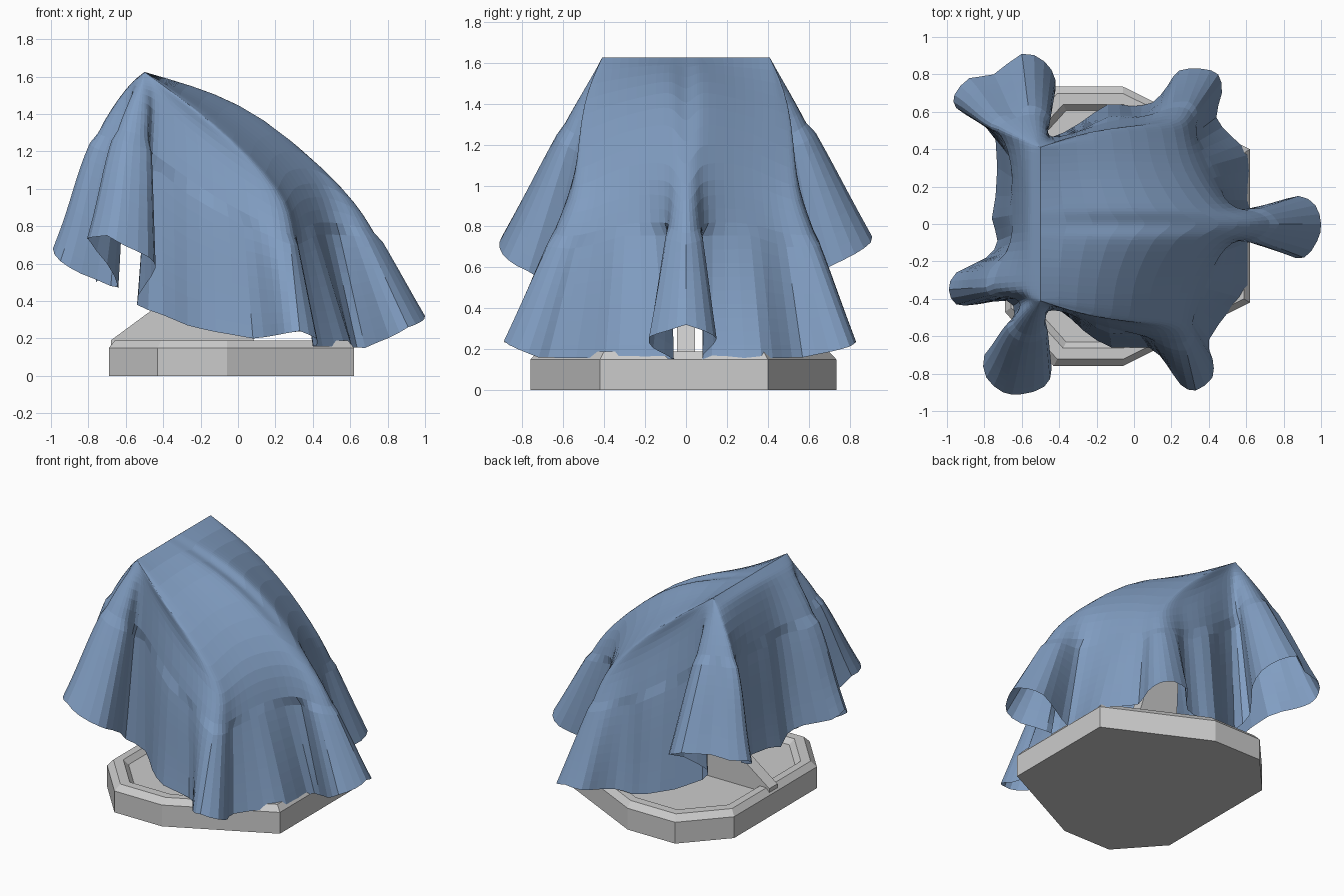
import bpy, bmesh, math
from mathutils import Vector

if "Cube" in bpy.data.objects:
    bpy.data.objects.remove(bpy.data.objects["Cube"])

# Hem outline seen from above, counter-clockwise from the right-hand fold tip
HEM = [(1, 0), (.97, .1), (.88, .15), (.74, .11), (.62, .08), (.61, .2), (.61, .37), (.52, .47), (.44, .57),
       (.47, .7), (.45, .8), (.36, .83), (.24, .82), (.18, .74), (.1, .65), (-.02, .63), (-.14, .64), (-.29, .54),
       (-.45, .46), (-.53, .52), (-.44, .65), (-.42, .77), (-.48, .87), (-.6, .91), (-.75, .8), (-.88, .78),
       (-.96, .69), (-.95, .62), (-.86, .56), (-.74, .45), (-.74, .15), (-.76, .03), (-.73, -.09), (-.79, -.18),
       (-.95, -.26), (-.99, -.35), (-.95, -.43), (-.84, -.43), (-.68, -.41), (-.64, -.48), (-.7, -.6), (-.8, -.7),
       (-.79, -.82), (-.7, -.9), (-.6, -.91), (-.48, -.87), (-.44, -.77), (-.5, -.6), (-.54, -.48), (-.4, -.46),
       (-.27, -.57), (-.12, -.66), (.08, -.66), (.18, -.76), (.25, -.86), (.33, -.89), (.42, -.82), (.42, -.72),
       (.4, -.62), (.52, -.45), (.61, -.33), (.61, -.1), (.68, -.06), (.81, -.16), (.91, -.18), (.98, -.09)]
N = len(HEM)

# Hem heights at outline positions
HEM_Z = [(0, .32), (2, .25), (4, .15), (8, .16), (11, .24), (15, .2), (17, .27), (18, .35), (20, .58), (23, .75),
         (26, .71), (29, .56), (31, .5), (33, .58), (35, .68), (38, .48), (39, .47), (41, .73), (43, .75), (46, .58),
         (48, .38), (50, .27), (52, .2), (55, .24), (57, .16), (62, .15), (64, .26), (N, .32)]

# Line where the cloth leaves its support and starts to hang
SHOULDER = [(0, .64, 0, .93), (4, .46, .08, 1.09), (6, .3, .28, 1.09), (8, .27, .44, 1.0), (11, .25, .54, .96),
            (15, 0, .52, 1.14), (17, -.28, .47, 1.37), (18, -.42, .44, 1.51), (23, -.53, .46, 1.54),
            (28, -.57, .43, 1.56), (30, -.57, .15, 1.57), (35, -.58, -.33, 1.56), (38, -.57, -.39, 1.56),
            (44, -.52, -.46, 1.54), (49, -.42, -.44, 1.51), (50, -.28, -.47, 1.37), (52, 0, -.52, 1.14),
            (55, .25, -.54, .96), (58, .27, -.44, 1.0), (60, .3, -.28, 1.09), (62, .46, -.08, 1.09), (N, .64, 0, .93)]


def keyed(table, u):
    for a, b in zip(table, table[1:]):
        if u <= b[0]:
            t = (u - a[0]) / (b[0] - a[0])
            return Vector([p + (q - p) * t for p, q in zip(a[1:] + (0,), b[1:] + (0,))])


def hem_point(u):
    i, t = int(u), u % 1
    a, b, c, d = (Vector(HEM[(i + k) % N]) for k in (-1, 0, 1, 2))
    p = b + .5 * t * (c - a + t * (2 * a - 5 * b + 4 * c - d + t * (3 * (b - c) + d - a)))
    return Vector((p.x, p.y, keyed(HEM_Z, u)[0]))


def make(name, verts, faces, mat=None):
    mesh = bpy.data.meshes.new(name)
    mesh.from_pydata(verts, [], faces)
    bm = bmesh.new()
    bm.from_mesh(mesh)
    bmesh.ops.remove_doubles(bm, verts=bm.verts, dist=.0005)
    bmesh.ops.recalc_face_normals(bm, faces=bm.faces)
    bm.to_mesh(mesh)
    bm.free()
    obj = bpy.data.objects.new(name, mesh)
    bpy.context.collection.objects.link(obj)
    if mat:
        mesh.materials.append(mat)
    return obj


def loft(rings):
    n = len(rings[0])
    faces = [(r * n + i, r * n + (i + 1) % n, (r + 1) * n + (i + 1) % n, (r + 1) * n + i)
             for r in range(len(rings) - 1) for i in range(n)]
    return [v for ring in rings for v in ring], faces


def clamp(v, lo=0, hi=1):
    return max(lo, min(hi, v))


# Draped cloth: roof from the top ridge to the shoulder, then hanging folds to the hem
ROOF, HANG, SUB = 8, 14, 2
spokes = []
for k in range(N * SUB):
    u = k / SUB
    s, h = keyed(SHOULDER, u).to_3d(), hem_point(u)
    ridge = Vector((-.5, clamp(s.y, -.41, .41), 1.625))
    front = clamp((s.x + .5) / .6)
    back = clamp((-.3 - s.x) / .25)
    # How far each direction bellies out before falling
    belly_x = .15 + 1.0 * back
    belly_y = .2 + 1.1 * math.exp(-((s.x + .1) / .2) ** 2)
    col = []
    for j in range(ROOF):
        v = j / ROOF
        p = ridge.lerp(s, v)
        p.z += front * math.sin(math.pi * v ** 1.2) * (.06 + .08 * math.exp(-(p.y / .2) ** 2))
        p.y *= 1 + .07 * front * math.sin(math.pi * v)
        col.append(p)
    for j in range(HANG + 1):
        t = j / HANG
        lift = t * (1 - t) ** 2
        col.append(Vector((s.x + (h.x - s.x) * (t + belly_x * lift),
                           s.y + (h.y - s.y) * (t + belly_y * lift),
                           s.z + (h.z - s.z) * t)))
    # Round the turn from roof to hanging part
    for step in range(4):
        col = [col[0]] + [(a + 2 * b + c) / 4 for a, b, c in zip(col, col[1:], col[2:])] + [col[-1]]
    spokes.append(col)
# Soften creases across neighbouring spokes in the upper part
for step in range(5):
    old = [list(c) for c in spokes]
    for i, col in enumerate(spokes):
        for j in range(1, ROOF + 5):
            col[j] = (old[i - 1][j] + 2 * old[i][j] + old[(i + 1) % len(old)][j]) / 4
blue = bpy.data.materials.new("blue_cloth")
blue.diffuse_color = (.22, .34, .54, 1)
blue.use_nodes = True
blue.node_tree.nodes["Principled BSDF"].inputs["Base Color"].default_value = blue.diffuse_color
make("draped_cloth", *loft(list(zip(*spokes))), blue)

# Base plate: eight-sided, chamfered rim, recessed floor
OCT = [(-.43, -.76), (-.06, -.76), (.62, -.42), (.62, .4), (-.06, .735), (-.43, .735), (-.69, .45), (-.69, -.47)]
rings = []
for inset, z in [(0, 0), (0, .15), (.035, .19), (.09, .19), (.12, .155)]:
    k = 1 - inset / .7
    rings.append([(-.035 + (x + .035) * k, -.01 + (y + .01) * k, z) for x, y in OCT])
verts, faces = loft(rings)
make("base_plate", verts, faces + [tuple(range(8)), tuple(range(len(verts) - 8, len(verts)))])


# Rib and post that carry the cloth
def slab(name, profile, half):
    sides = [[(x, y, z) for x, z in profile] for y in (-half, half)]
    v, f = loft(sides)
    n = len(profile)
    make(name, v, f + [tuple(range(n)), tuple(range(n, 2 * n))])


slab("rear_rib", [(-.68, .14), (-.68, .19), (-.3, .47), (-.3, .14)], .045)
slab("support_post", [(-.3, .14), (-.35, 1.3), (-.25, 1.3), (.1, .14)], .045)
